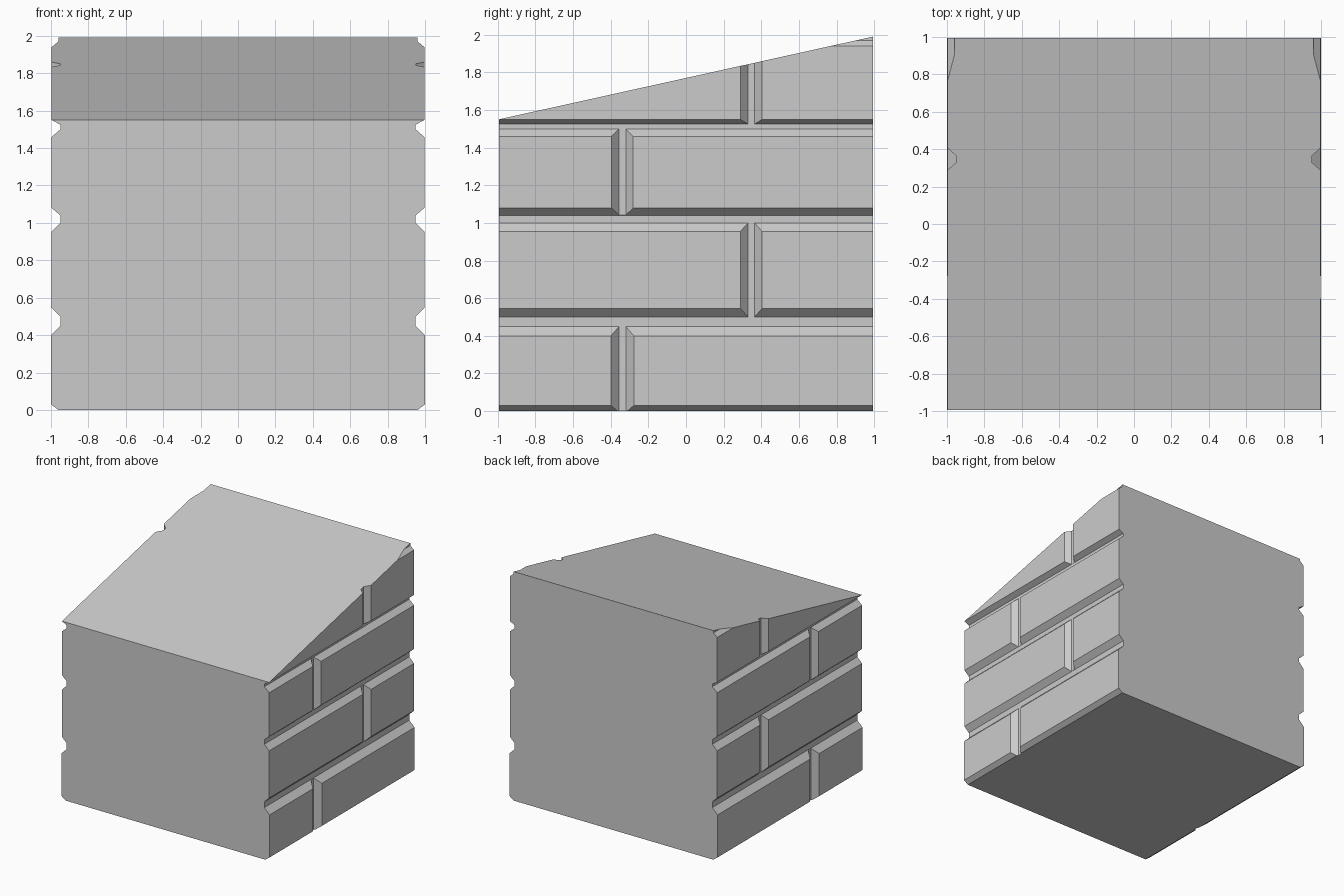
import bpy, bmesh
from mathutils import Vector

if "Cube" in bpy.data.objects:
    bpy.data.objects.remove(bpy.data.objects["Cube"])

HALF_Y = 0.995
Z_FRONT, Z_BACK = 1.55, 1.99   # roof slope heights


def prism(bm, points, offset):
    """Extrude a closed polygon of 3D points along an offset."""
    face = bm.faces.new([bm.verts.new(p) for p in points])
    ext = bmesh.ops.extrude_face_region(bm, geom=[face])
    verts = [g for g in ext["geom"] if isinstance(g, bmesh.types.BMVert)]
    bmesh.ops.translate(bm, verts=verts, vec=offset)


def finish(bm, name):
    bmesh.ops.recalc_face_normals(bm, faces=bm.faces[:])
    mesh = bpy.data.meshes.new(name)
    bm.to_mesh(mesh)
    bm.free()
    obj = bpy.data.objects.new(name, mesh)
    bpy.context.collection.objects.link(obj)
    return obj


# Wall block: half profile (x, z) with horizontal mortar grooves, mirrored
half = [(0.96, 0), (1.0, 0.03), (1.0, 0.40), (0.95, 0.45), (0.95, 0.50),
        (0.996, 0.545), (0.996, 0.955), (0.95, 1.0), (0.95, 1.04),
        (0.996, 1.08), (0.996, 1.46), (0.95, 1.50), (0.95, 1.525),
        (0.996, 1.55), (0.996, 1.94), (0.96, 1.97), (0.96, 2.2)]
profile = half + [(-x, z) for x, z in reversed(half)]
bm = bmesh.new()
prism(bm, [(x, -HALF_Y, z) for x, z in profile], (0, 2 * HALF_Y, 0))
bmesh.ops.recalc_face_normals(bm, faces=bm.faces[:])

# Sloped top
normal = Vector((0, Z_FRONT - Z_BACK, 2 * HALF_Y)).normalized()
cut = bmesh.ops.bisect_plane(bm, geom=bm.verts[:] + bm.edges[:] + bm.faces[:],
                             plane_co=(0, -HALF_Y, Z_FRONT + 0.0001),
                             plane_no=normal, clear_outer=True)
edges = [g for g in cut["geom_cut"] if isinstance(g, bmesh.types.BMEdge)]
bmesh.ops.contextual_create(bm, geom=edges)
wall = finish(bm, "brick_wall_block")

# Vertical mortar joints: one tapered channel per row on each side
rows = [(-0.338, -0.1, 0.475), (0.347, 0.475, 1.02),
        (-0.338, 1.02, 1.512), (0.347, 1.512, 2.3)]
bm = bmesh.new()
for side in (-1, 1):
    for y, z0, z1 in rows:
        gap = 0.003   # keeps neighbouring rows apart
        section = [(0.951, y - 0.018), (0.951, y + 0.018),
                   (1.05, y + 0.105), (1.05, y - 0.105)]
        prism(bm, [(side * x, yy, z0 + gap) for x, yy in section],
              (0, 0, z1 - z0 - 2 * gap))
joints = finish(bm, "joint_cutter")
joints.hide_render = True
joints.hide_set(True)

mod = wall.modifiers.new("mortar_joints", "BOOLEAN")
mod.operation = "DIFFERENCE"
mod.solver = "EXACT"
mod.object = joints
bpy.context.view_layer.objects.active = wall
bpy.ops.object.modifier_apply(modifier=mod.name)
bpy.data.objects.remove(joints)
